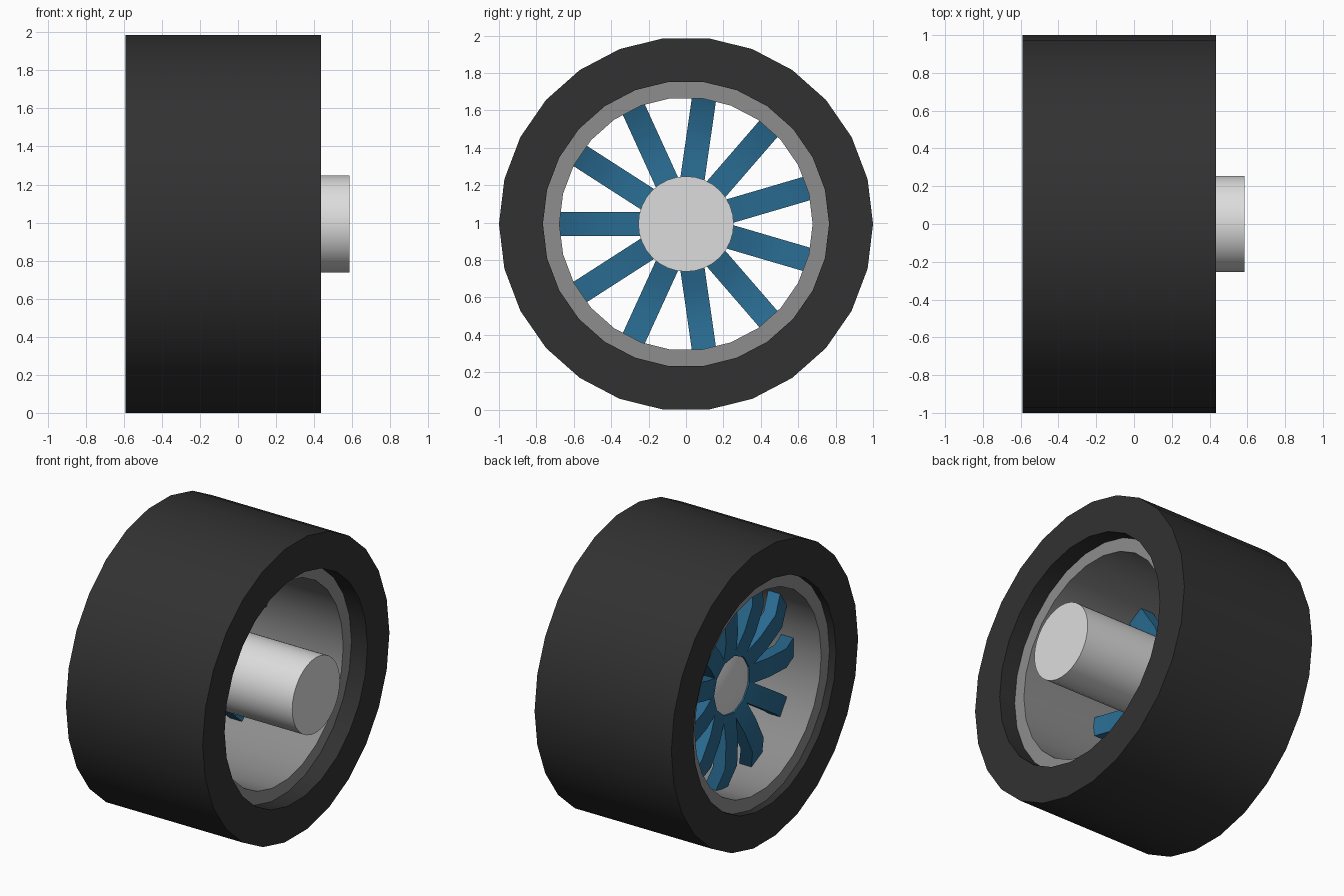
import bpy
import bmesh
from math import cos, sin, tau, radians

cube = bpy.data.objects.get("Cube")
if cube:
    bpy.data.objects.remove(cube, do_unlink=True)

SIDES = 26
AXLE_Z = cos(tau / (2 * SIDES))   # flat bottom facet rests on the ground


def material(name, rgb):
    m = bpy.data.materials.new(name)
    m.use_nodes = True
    color = (*rgb, 1.0)
    m.diffuse_color = color
    m.node_tree.nodes["Principled BSDF"].inputs["Base Color"].default_value = color
    return m


def finish(bm, name, mat):
    bmesh.ops.recalc_face_normals(bm, faces=bm.faces)
    mesh = bpy.data.meshes.new(name)
    bm.to_mesh(mesh)
    bm.free()
    mesh.materials.append(mat)
    obj = bpy.data.objects.new(name, mesh)
    obj.location.z = AXLE_Z
    bpy.context.collection.objects.link(obj)
    bpy.ops.object.select_all(action="DESELECT")
    obj.select_set(True)
    bpy.context.view_layer.objects.active = obj
    bpy.ops.object.shade_smooth_by_angle(angle=radians(30))
    return obj


def lathe(name, profile, mat, sides=SIDES, ring=True):
    """Spin an (x, radius) profile about the x axis; ring joins its ends, otherwise they are capped."""
    bm = bmesh.new()
    rings = [[bm.verts.new((x, r * cos(tau * i / sides), r * sin(tau * i / sides)))
              for i in range(sides)] for x, r in profile]
    pairs = list(zip(rings, rings[1:]))
    if ring:
        pairs.append((rings[-1], rings[0]))
    for a, b in pairs:
        for i in range(sides):
            j = (i + 1) % sides
            bm.faces.new((a[i], a[j], b[j], b[i]))
    if not ring:
        bm.faces.new(rings[0])
        bm.faces.new(rings[-1])
    return finish(bm, name, mat)


def spoke(name, angle, path, width, thickness, mat):
    """Bent bar following a (radius, x) path, turned to its angle round the axle."""
    bm = bmesh.new()
    rows = []
    for r, x in path:
        row = []
        for dx, dt in ((-1, -1), (-1, 1), (1, 1), (1, -1)):
            t = dt * width / 2
            row.append(bm.verts.new((x + dx * thickness / 2,
                                     r * cos(angle) - t * sin(angle),
                                     r * sin(angle) + t * cos(angle))))
        rows.append(row)
    for a, b in zip(rows, rows[1:]):
        for i in range(4):
            j = (i + 1) % 4
            bm.faces.new((a[i], a[j], b[j], b[i]))
    bm.faces.new(rows[0])
    bm.faces.new(rows[-1])
    return finish(bm, name, mat)


rubber = material("black rubber", (0.031, 0.031, 0.031))
rim_gray = material("rim gray", (0.27, 0.27, 0.27))
axle_gray = material("light axle gray", (0.72, 0.72, 0.72))
spoke_blue = material("spoke blue", (0.022, 0.145, 0.28))

# Tire and recessed rim barrel
lathe("tire", [(-0.59, 1.0), (0.435, 1.0), (0.435, 0.765), (-0.59, 0.765)], rubber)
lathe("rim", [(-0.54, 0.768), (0.315, 0.768), (0.315, 0.677), (-0.54, 0.677)], rim_gray)

# Axle, with a slightly domed narrow end among the spokes
lathe("axle", [(0.585, 0.255), (-0.26, 0.255), (-0.27, 0.19), (-0.335, 0.19),
               (-0.35, 0.13), (-0.357, 0.05)], axle_gray, sides=32, ring=False)

# Eleven bent spokes
SPOKES = 11
path = [(0.185, -0.3), (0.35, -0.335), (0.52, -0.345), (0.7, -0.28)]
for k in range(SPOKES):
    spoke(f"spoke_{k + 1}", tau / 2 + tau * k / SPOKES, path, 0.13, 0.09, spoke_blue)
